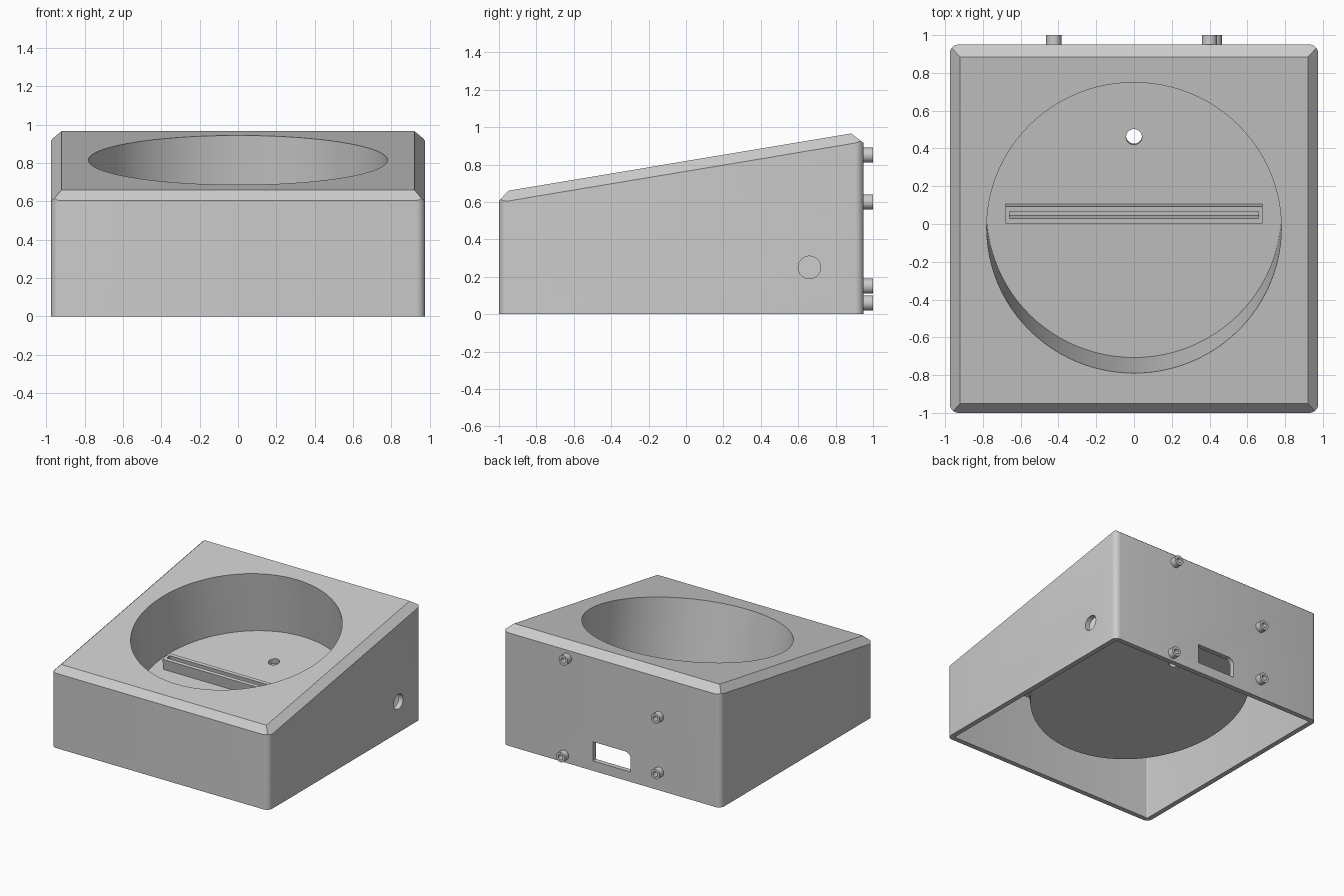
import bpy, bmesh, math
from mathutils import Matrix, Vector

if "Cube" in bpy.data.objects:
    bpy.data.objects.remove(bpy.data.objects["Cube"], do_unlink=True)

SLOPE = 0.167
WALL = 0.04
DEPTH = 0.5
TILT = math.atan(SLOPE)
TOP = Vector((0, -0.95, 0.66))
# Frame of the dish: origin in the sloped top, local z along its normal
DISH = Matrix.Translation((0, -0.02, 0.815)) @ Matrix.Rotation(TILT, 4, 'X')
FLOOR = DISH @ Matrix.Translation((0, 0, -DEPTH))

grey = bpy.data.materials.new("plain grey")
grey.use_nodes = True
grey.diffuse_color = (0.6, 0.6, 0.6, 1)
grey.node_tree.nodes["Principled BSDF"].inputs["Base Color"].default_value = grey.diffuse_color


def make(name, bm):
    bmesh.ops.recalc_face_normals(bm, faces=bm.faces)
    mesh = bpy.data.meshes.new(name)
    bm.to_mesh(mesh)
    bm.free()
    mesh.materials.append(grey)
    obj = bpy.data.objects.new(name, mesh)
    bpy.context.collection.objects.link(obj)
    return obj


def box_bm(lo, hi, matrix=Matrix()):
    bm = bmesh.new()
    lo, hi = Vector(lo), Vector(hi)
    place = matrix @ Matrix.Translation((lo + hi) / 2) @ Matrix.Diagonal((*(hi - lo), 1))
    bmesh.ops.create_cube(bm, size=1, matrix=place)
    return bm


def cylinder(name, radius, low, high, matrix, sides=96):
    bm = bmesh.new()
    bmesh.ops.create_cone(bm, cap_ends=True, segments=sides, radius1=radius, radius2=radius,
                          depth=high - low,
                          matrix=matrix @ Matrix.Translation((0, 0, (low + high) / 2)))
    return make(name, bm)


def combine(obj, other, operation):
    """Apply a boolean and throw the helper away."""
    mod = obj.modifiers.new("boolean", 'BOOLEAN')
    mod.operation = operation
    mod.solver = 'EXACT'
    mod.object = other
    bpy.context.view_layer.objects.active = obj
    bpy.ops.object.modifier_apply(modifier=mod.name)
    bpy.data.objects.remove(other, do_unlink=True)


def wedge(name, inset, bottom, planes):
    """Block with rounded upright edges, trimmed by planes."""
    bm = box_bm((-0.975 + inset, -1 + inset, bottom), (0.975 - inset, 0.95 - inset, 1.5))
    upright = [e for e in bm.edges if abs(e.verts[0].co.z - e.verts[1].co.z) > 1]
    bmesh.ops.bevel(bm, geom=upright, offset=0.045 - inset * 0.9, segments=5,
                    profile=0.5, affect='EDGES')
    for point, normal in planes:
        geom = bm.verts[:] + bm.edges[:] + bm.faces[:]
        cut = bmesh.ops.bisect_plane(bm, geom=geom, plane_co=point,
                                     plane_no=Vector(normal).normalized(), clear_outer=True)
        edges = [g for g in cut["geom_cut"] if isinstance(g, bmesh.types.BMEdge)]
        bmesh.ops.contextual_create(bm, geom=edges)
    return make(name, bm)


# Hollow sloped housing with a chamfered top
slope_normal = (0, -SLOPE, 1)
body = wedge("housing", 0, 0, [
    (TOP, slope_normal),
    (TOP + Vector((0.92, 0, 0)), (1, -SLOPE, 1)),
    (TOP - Vector((0.92, 0, 0)), (-1, -SLOPE, 1)),
    (TOP, (0, -0.055, 0.05)),
    ((0, 0.885, 0.965), (0, 0.05, 0.065)),
])
cavity = wedge("cavity", WALL, -0.1, [(TOP - Vector((0, 0, 0.05)), slope_normal)])
combine(body, cavity, 'DIFFERENCE')

# Round tilted dish with a drain hole
combine(body, cylinder("dish_outside", 0.82, -DEPTH - WALL, -0.025, DISH), 'UNION')
combine(body, cylinder("dish_inside", 0.78, -DEPTH, 0.4, DISH), 'DIFFERENCE')
drain = FLOOR @ Matrix.Translation((0, 0.404, 0))
combine(body, cylinder("drain", 0.042, -0.1, 0.1, drain, 32), 'DIFFERENCE')

# Round opening in the left side
side = Matrix.Translation((0.95, 0.66, 0.25)) @ Matrix.Rotation(math.pi / 2, 4, 'Y')
combine(body, cylinder("side_opening", 0.06, -0.1, 0.1, side, 48), 'DIFFERENCE')

# Connector opening in the back, with one rounded upper corner
port = box_bm((-0.17, 0.8, 0.08), (0.17, 1.05, 0.235))
corner = [e for e in port.edges if all(v.co.x < 0 and v.co.z > 0.2 for v in e.verts)]
bmesh.ops.bevel(port, geom=corner, offset=0.05, segments=6, profile=0.5, affect='EDGES')
combine(body, make("port", port), 'DIFFERENCE')

# Slotted rail on the dish floor
rail = make("slotted_rail", box_bm((-0.68, -0.045, -0.01), (0.68, 0.045, 0.09), FLOOR))
slot = make("slot", box_bm((-0.66, -0.018, -0.1), (0.66, 0.018, 0.2), FLOOR))
combine(rail, slot, 'DIFFERENCE')

# Hollow pegs on the back
parts = [body, rail]
for i, (x, z) in enumerate([(0.4, 0.85), (0.425, 0.06), (-0.425, 0.6), (-0.425, 0.15)]):
    back = Matrix.Translation((x, 0.95, z)) @ Matrix.Rotation(-math.pi / 2, 4, 'X')
    peg = cylinder(f"back_peg_{i + 1}", 0.04, -0.02, 0.05, back, 32)
    combine(peg, cylinder("bore", 0.02, 0.002, 0.1, back, 32), 'DIFFERENCE')
    parts.append(peg)

# Smooth the curves, keep the corners sharp
for obj in bpy.context.view_layer.objects:
    obj.select_set(obj in parts)
bpy.context.view_layer.objects.active = body
bpy.ops.object.shade_smooth_by_angle(angle=math.radians(30))
